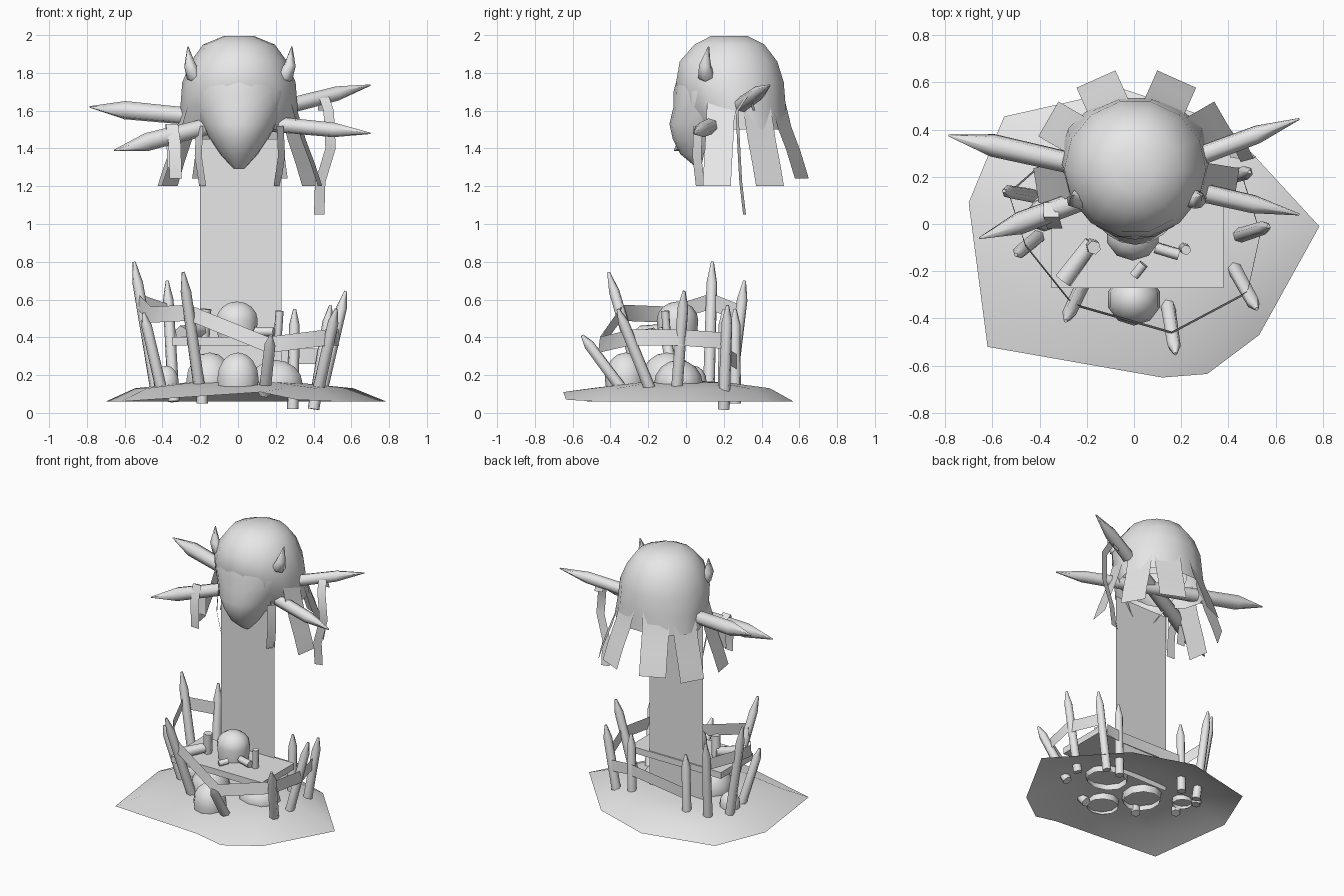
import bpy, bmesh, math
from mathutils import Vector

cube = bpy.data.objects.get("Cube")
if cube:
    bpy.data.objects.remove(cube)

grey = bpy.data.materials.new("plain_grey")
grey.use_nodes = True
grey.diffuse_color = (0.8, 0.8, 0.8, 1)
grey.node_tree.nodes["Principled BSDF"].inputs["Base Color"].default_value = (0.8, 0.8, 0.8, 1)


def finish(name, bm, angle=45, closed=True):
    if closed:
        bmesh.ops.recalc_face_normals(bm, faces=bm.faces)
    mesh = bpy.data.meshes.new(name)
    bm.to_mesh(mesh)
    bm.free()
    mesh.materials.append(grey)
    ob = bpy.data.objects.new(name, mesh)
    bpy.context.collection.objects.link(ob)
    bpy.ops.object.select_all(action='DESELECT')
    ob.select_set(True)
    bpy.context.view_layer.objects.active = ob
    bpy.ops.object.shade_smooth_by_angle(angle=math.radians(angle))


def skin(name, rings, cap_start=True, cap_end=True, wrap=True, angle=45):
    """Join rows of points with quads; rows may be rings or open arcs."""
    bm = bmesh.new()
    loops = [[bm.verts.new(p) for p in ring] for ring in rings]
    n = len(loops[0])
    for a, b in zip(loops, loops[1:]):
        for i in range(n if wrap else n - 1):
            j = (i + 1) % n
            bm.faces.new((a[i], a[j], b[j], b[i]))
    if cap_start:
        bm.faces.new(loops[0][::-1])
    if cap_end:
        bm.faces.new(loops[-1])
    finish(name, bm, angle, closed=wrap)


def rod(name, path, radii, sides=6):
    """Tapered rod along a path."""
    pts = [Vector(p) for p in path]
    side = (pts[-1] - pts[0]).orthogonal().normalized()
    rings = []
    for k, p in enumerate(pts):
        d = (pts[min(k + 1, len(pts) - 1)] - pts[max(k - 1, 0)]).normalized()
        u = (side - d * side.dot(d)).normalized()
        v = d.cross(u)
        rings.append([p + radii[k] * (u * math.cos(t) + v * math.sin(t))
                      for t in (math.tau * i / sides for i in range(sides))])
    skin(name, rings, angle=65)


def ribbon(name, path, across):
    """Thin cloth: a path widened by a vector."""
    bm = bmesh.new()
    h = Vector(across) / 2
    rows = [(bm.verts.new(Vector(p) - h), bm.verts.new(Vector(p) + h)) for p in path]
    for a, b in zip(rows, rows[1:]):
        bm.faces.new((a[0], a[1], b[1], b[0]))
    finish(name, bm, closed=False)


def dome(name, centre, size, floor):
    """Rounded lump cut open just below its widest part."""
    bm = bmesh.new()
    bmesh.ops.create_uvsphere(bm, u_segments=10, v_segments=8, radius=1)
    bmesh.ops.delete(bm, geom=[v for v in bm.verts if v.co.z < -.5], context='VERTS')
    for v in bm.verts:
        x, y, z = (c + s * a for c, s, a in zip(centre, size, v.co))
        v.co = (x, y, floor if v.co.z < -.1 else z)
    finish(name, bm, 60)


def oval(z, rx, front, back, n=14, start=0, sweep=math.tau):
    cy, ry = (front + back) / 2, (back - front) / 2
    angles = [start + sweep * i / n for i in range(n)]
    return [(0.005 + rx * math.cos(t), cy + ry * math.sin(t), z) for t in angles]


# Ground sheet: open underneath, raised in the middle
outline = [(-.55, .455, .06), (-.7, .09, .06), (-.62, -.52, .06), (.12, -.65, .11), (.31, -.635, .07),
           (.53, -.47, .06), (.785, -.01, .06), (.38, .43, .06), (-.04, .57, .06)]
rings = [outline]
for scale, height in ((.78, .13), (.4, .16), (.1, .17)):
    rings.append([(x * scale, y * scale, height) for x, y, z in outline])
skin("ground", rings, cap_start=False)

# Rocks
for i, (c, s) in enumerate([((0, -.32, .18), (.115, .11, .14)), ((-.15, -.1, .17), (.13, .14, .15)),
                            ((.2, -.04, .15), (.15, .13, .13)), ((-.38, .04, .16), (.07, .07, .09))]):
    dome(f"rock_{i + 1}", c, s, .12)

# Table slab, dome, candles and log
bm = bmesh.new()
bmesh.ops.create_cube(bm, size=1)
for v in bm.verts:
    v.co = (.015 + v.co.x * .73, -.085 + v.co.y * .37, .38 + v.co.z * .045)
finish("table_top", bm)
dome("table_dome", (-.005, -.045, .49), (.115, .11, .1), .4)
for i, (start, end, r) in enumerate([((-.18, -.09, .39), (-.17, -.1, .55), .03),
                                     ((.21, -.1, .39), (.22, -.11, .54), .022),
                                     ((0, -.22, .42), (.04, -.17, .43), .022),
                                     ((.09, -.1, .43), (.19, -.13, .43), .025)]):
    rod(f"candle_{i + 1}", [start, end], (r, r))
rod("leaning_log", [(-.3, -.24, .42), (-.18, -.08, .44)], (.042, .035))

# Backing panel
ribbon("back_panel", [(.015, .09, .13), (.015, .09, 1.45)], (.43, 0, 0))

# Fence stakes, each with a sharpened top
stakes = [((-.43, .12, .1), (-.55, .14, .8)), ((-.34, .23, .06), (-.375, .31, .7)),
          ((-.2, -.22, .1), (-.29, -.41, .745)), ((.14, -.32, .1), (.175, -.55, .41)),
          ((.42, -.18, .1), (.52, -.36, .55)), ((.44, -.05, .1), (.57, -.01, .645)),
          ((.4, .2, .02), (.49, .22, .57)), ((.29, .2, .02), (.3, .2, .55)),
          ((-.4, -.05, .1), (-.5, -.13, .53)), ((-.19, .26, .05), (-.18, .26, .55))]
for i, (base, top) in enumerate(stakes):
    a, b = Vector(base), Vector(top)
    rod(f"fence_stake_{i + 1}", [a, a.lerp(b, .84), b], (.032, .029, .008))

# Cloth bands strung between the stakes
band = [(-.36, .28, .53), (-.53, .13, .59), (-.46, -.09, .52), (-.26, -.34, .53), (.16, -.46, .36),
        (.48, -.29, .4), (.535, -.04, .4), (.45, .23, .38)]
ribbon("fence_band", band, (0, .01, .085))
ribbon("rear_fence_band", [(.43, .24, .3), (.3, .22, .3), (-.18, .27, .27)], (0, 0, .08))

# Hooded head
skin("hood", [oval(1.5, .315, .06, .54), oval(1.62, .31, -.03, .535), oval(1.75, .3, -.06, .525),
              oval(1.86, .255, -.04, .49), oval(1.95, .19, .04, .42), oval(1.995, .08, .13, .33)],
     cap_start=False, angle=60)

# Pointed face: an open shell growing out of the hood front
face = ((1.295, .03, .06, .1), (1.37, .1, -.03, .22), (1.45, .155, -.07, .3), (1.53, .2, -.088, .36),
        (1.62, .25, -.066, .45), (1.7, .275, -.066, .5), (1.8, .26, -.04, .5))
skin("face_mask", [oval(z, rx, front, back, 11, math.pi, math.pi * 1.1) for z, rx, front, back in face],
     cap_start=False, cap_end=False, wrap=False, angle=60)

# Horns
for side, label in ((1, "left"), (-1, "right")):
    rod(f"{label}_horn", [(.01 + side * x, y, z) for x, y, z in
                          ((.2, .13, 1.76), (.245, .105, 1.79), (.265, .1, 1.84), (.275, .12, 1.94))],
        (.03, .045, .032, .003))

# Two sharpened poles crossing through the head
for name, start, end in (("upper_pole", (-.785, .375, 1.62), (.7, .04, 1.48)),
                         ("lower_pole", (-.655, -.06, 1.39), (.7, .445, 1.735))):
    a, b = Vector(start), Vector(end)
    rod(name, [a, a.lerp(b, .125), a.lerp(b, .87), b], (.004, .05, .04, .004))

# Torn strips hanging from the hood: angle, width, then reach and height down the strip
fall_back = ((.285, 1.64), (.32, 1.51), (.37, 1.39), (.42, 1.24))
fall_side = ((.285, 1.64), (.34, 1.45), (.39, 1.32), (.43, 1.2))
fall_front = ((.27, 1.52), (.28, 1.36), (.25, 1.2))
for i, (angle, width, fall) in enumerate([(66, .18, fall_back), (114, .18, fall_back),
                                          (30, .17, fall_side), (150, .17, fall_side),
                                          (-9, .15, fall_side), (189, .15, fall_side),
                                          (-38, .06, fall_front), (218, .06, fall_front)]):
    t = math.radians(angle)
    path = [(.01 + r * math.cos(t), .23 + r * math.sin(t), z) for r, z in fall]
    ribbon(f"hood_strip_{i + 1}", path, (-width * math.sin(t), width * math.cos(t), 0))

# Rags draped over the poles
ribbon("right_pole_rag", [(-.33, -.02, 1.24), (-.335, -.02, 1.42), (-.35, .03, 1.53),
                          (-.35, .09, 1.5), (-.34, .07, 1.3)], (.065, 0, 0))
ribbon("left_pole_rag", [(.45, .36, 1.6), (.45, .33, 1.69), (.48, .27, 1.6), (.49, .28, 1.4),
                         (.435, .29, 1.22), (.43, .31, 1.05)], (.055, .015, 0))
